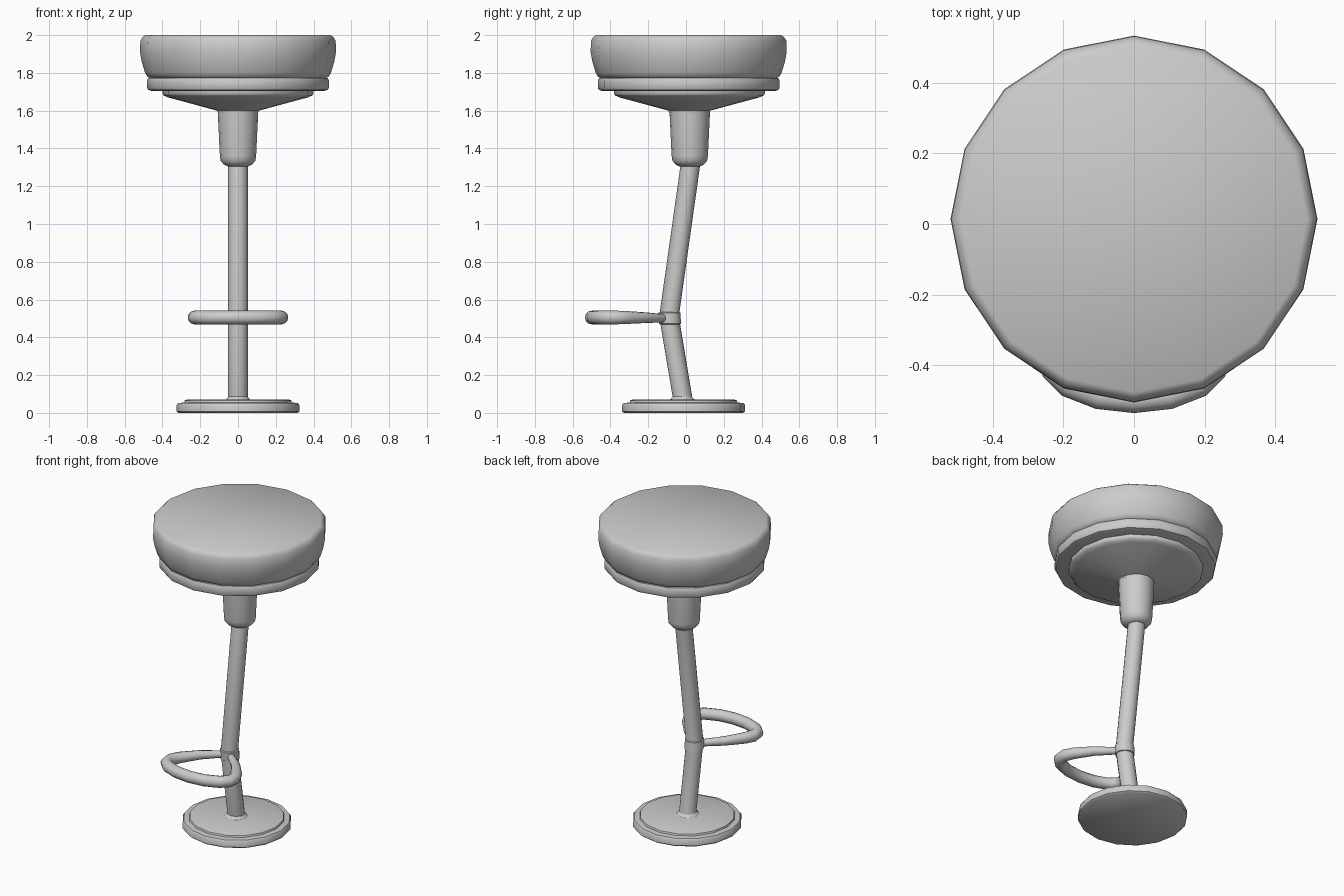
import bpy, bmesh, math
from mathutils import Vector

if "Cube" in bpy.data.objects:
    bpy.data.objects.remove(bpy.data.objects["Cube"])


def finish(obj, angle=40):
    bpy.ops.object.select_all(action='DESELECT')
    obj.select_set(True)
    bpy.context.view_layer.objects.active = obj
    bpy.ops.object.shade_smooth_by_angle(angle=math.radians(angle))


def skin(name, rings, closed=False):
    """Join equal-sized rings of points; cap both ends unless closed."""
    bm = bmesh.new()
    rows = [[bm.verts.new(p) for p in ring] for ring in rings]
    n = len(rows[0])
    pairs = list(zip(rows, rows[1:])) + ([(rows[-1], rows[0])] if closed else [])
    for a, b in pairs:
        for i in range(n):
            j = (i + 1) % n
            bm.faces.new((a[i], a[j], b[j], b[i]))
    if not closed:
        bm.faces.new(rows[0])
        bm.faces.new(rows[-1])
    bmesh.ops.recalc_face_normals(bm, faces=bm.faces)
    mesh = bpy.data.meshes.new(name)
    bm.to_mesh(mesh)
    bm.free()
    obj = bpy.data.objects.new(name, mesh)
    bpy.context.collection.objects.link(obj)
    finish(obj)
    return obj


def ring(center, u, v, r, n):
    return [center + r * (u * math.cos(2 * math.pi * i / n) + v * math.sin(2 * math.pi * i / n))
            for i in range(n)]


X, Y, Z = Vector((1, 0, 0)), Vector((0, 1, 0)), Vector((0, 0, 1))


def lathe(name, y, profile, n=16):
    return skin(name, [ring(Vector((0, y, z)), X, Y, r, n) for r, z in profile])


# Cushion, trim band and support under the seat
lathe("seat_cushion", 0.014, [(0.46, 1.77), (0.48, 1.78), (0.492, 1.80), (0.51, 1.86),
                              (0.519, 1.91), (0.517, 1.97), (0.505, 1.99), (0.49, 2.0)])
lathe("seat_band", 0.014, [(0.46, 1.705), (0.475, 1.71), (0.481, 1.72), (0.481, 1.76),
                           (0.475, 1.772), (0.45, 1.778)])
lathe("seat_support", 0.018, [(0.108, 1.59), (0.11, 1.60), (0.37, 1.67), (0.393, 1.68),
                              (0.40, 1.69), (0.40, 1.71)])
lathe("seat_socket", 0.02, [(0.055, 1.305), (0.075, 1.315), (0.092, 1.335), (0.096, 1.36),
                            (0.108, 1.61)])

# Stepped base plate with a small flare round the pole
lathe("base_plate", -0.013, [(0.315, 0.0), (0.325, 0.008), (0.325, 0.042), (0.318, 0.052),
                             (0.285, 0.055), (0.282, 0.066), (0.272, 0.07)])
lathe("pole_flare", -0.02, [(0.07, 0.068), (0.058, 0.076), (0.05, 0.09)])

# Bent pole
skin("pole", [ring(Vector((0, y, z)), X, Y, 0.052, 16)
              for y, z in [(-0.013, 0.05), (-0.09, 0.51), (0.027, 1.34)]])

# Collar clamped at the bend
skin("footrest_collar", [ring(Vector((0, y, z)), X, Y, r, 16)
                         for y, z, r in [(-0.083, 0.468, 0.05), (-0.084, 0.472, 0.058),
                                         (-0.088, 0.53, 0.058), (-0.088, 0.534, 0.05)]])

# Footrest: half outline mirrored into one rounded triangular loop (x, y, z, radius)
half = [(0.04, -0.125, 0.501, 0.022), (0.13, -0.21, 0.504, 0.028),
        (0.205, -0.31, 0.505, 0.034), (0.231, -0.365, 0.505, 0.036),
        (0.226, -0.415, 0.505, 0.036), (0.185, -0.455, 0.505, 0.036),
        (0.10, -0.488, 0.505, 0.036)]
path = [(0, -0.10, 0.50, 0.021)] + half + [(0, -0.499, 0.505, 0.036)]
path += [(-x, y, z, r) for x, y, z, r in reversed(half)]
rings = []
for i, (x, y, z, r) in enumerate(path):
    before, after = path[i - 1], path[(i + 1) % len(path)]
    tangent = Vector((after[0] - before[0], after[1] - before[1], 0)).normalized()
    rings.append(ring(Vector((x, y, z)), tangent.cross(Z), Z, r, 12))
skin("footrest", rings, closed=True)
